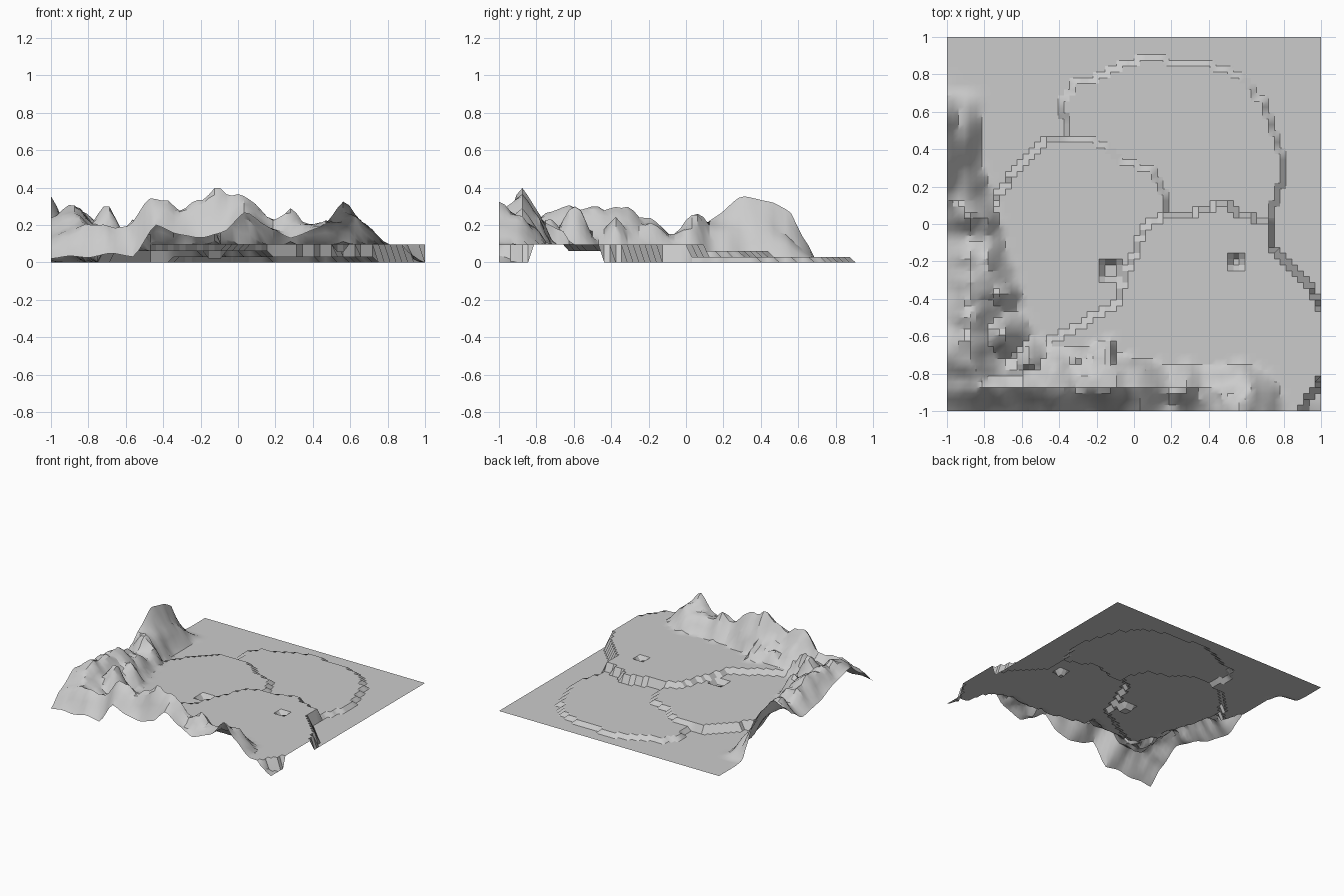
import bpy, bmesh, math
from mathutils import Vector, noise

if "Cube" in bpy.data.objects:
    bpy.data.objects.remove(bpy.data.objects["Cube"])

N = 64  # grid cells per side


def curve(pts, t):
    """Smoothly eased interpolation through (position, value) pairs."""
    if t <= pts[0][0]:
        return pts[0][1]
    for (a, u), (b, v) in zip(pts, pts[1:]):
        if t <= b:
            k = (t - a) / (b - a)
            k = 0.5 * k + 0.5 * k * k * (3 - 2 * k)
            return u + (v - u) * k
    return pts[-1][1]


def inside(poly, x, y):
    hit = False
    for (ax, ay), (bx, by) in zip(poly, poly[1:] + poly[:1]):
        if (ay > y) != (by > y) and x < ax + (y - ay) * (bx - ax) / (by - ay):
            hit = not hit
    return hit


# Terrace outlines, low to high
back_lobe = [(-.36, .45), (-.4, .66), (-.3, .76), (-.1, .83), (.05, .9), (.2, .88), (.5, .83),
             (.65, .72), (.75, .5), (.81, .3), (.74, .1), (.72, -.1), (0, -.1)]
left_lobe = [(-.8, .05), (-.65, .27), (-.52, .4), (-.4, .47), (-.25, .47), (-.12, .4), (-.05, .32),
             (.1, .3), (.15, .18), (.2, 0), (-.1, -.7), (-.9, -.8)]
front_lobe = [(-.5, -.65), (-.3, -.55), (-.1, -.43), (-.03, -.25), (.05, 0), (.2, .05), (.5, .1),
              (.6, .03), (.72, .02), (.74, -.15), (.85, -.25), (.95, -.35), (1.02, -.5),
              (1.02, -.8), (.88, -1.02), (-.5, -1.02)]
terraces = [(back_lobe, .03), (left_lobe, .06), (front_lobe, .095)]
pits = [(.55, -.2, .04), (-.12, -.25, .05)]

# Mountain profiles: height at the cut edge and along the ridge behind it
front_edge = [(-1, .02), (-.9, .035), (-.8, .025), (-.68, .05), (-.56, .03), (-.44, .2), (-.32, .15),
              (-.2, .13), (-.08, .16), (.04, .27), (.16, .19), (.28, .13), (.45, .19), (.57, .33),
              (.66, .22), (.8, .1), (.88, .07), (1, 0)]
front_ridge = [(-1, .13), (-.8, .2), (-.6, .2), (-.45, .36), (-.32, .28), (-.2, .35), (-.1, .41),
               (-.03, .36), (.02, .38), (.1, .28), (.2, .22), (.28, .28), (.38, .2), (.5, .24),
               (.6, .24), (.7, .16), (.8, .09), (.9, 0)]
left_edge = [(-1, .02), (-.85, .14), (-.7, .24), (-.5, .19), (-.3, .11), (-.08, .07), (.05, .15),
             (.15, .24), (.3, .355), (.45, .325), (.55, .28), (.63, .13), (.7, .01), (.8, 0)]
left_ridge = [(-1, .03), (-.85, .2), (-.7, .29), (-.55, .28), (-.35, .3), (-.2, .25), (-.08, .16),
              (.07, .28), (.15, .2), (.3, .2), (.5, .16), (.65, .04), (.72, 0)]
peaks = [(-.7, -.6, .12, .3), (-.72, -.38, .09, .24), (-.55, -.72, .1, .23), (-.3, -.72, .08, .2)]


def height(x, y):
    n = noise.noise(Vector((x * 7, y * 7, 3)))
    fine = noise.noise(Vector((x * 15, y * 15, 8)))
    # Stepped ground
    wx, wy = x + .02 * fine, y + .02 * n
    ground = 0
    for poly, z in terraces:
        if inside(poly, wx, wy):
            ground = z
    for px, py, r in pits:
        if math.hypot(x - px, y - py) < r:
            ground -= .04
    # Front range
    foot = .32 + .08 * n + (.12 if x < -.1 else 0)
    r = curve(front_ridge, x)
    front = curve([(0, curve(front_edge, x)), (.12, r), (.2, .68 * r), (foot, 0)], y + 1)
    # Left range, narrowing towards the back
    foot = curve([(-.1, .45), (.2, .2)], y) + .05 * n
    r = curve(left_ridge, y)
    ridge = curve([(0, .12), (.2, .07)], y)
    left = curve([(0, curve(left_edge, y)), (ridge, r), (foot, 0)], x + 1)
    rock = max(front, left)
    # Inner peaks
    for px, py, w, h in peaks:
        rock = max(rock, h * math.exp(-((x - px) ** 2 + (y - py) ** 2) / (w * w)))
    inner = min(1, max(0, min(x + 1, y + 1) / .06))
    rock += inner * min(1, rock / .15) * (.035 * n + .03 * fine)
    return max(0, ground, min(rock, .41))


# Terrain sheet
bm = bmesh.new()
bmesh.ops.create_grid(bm, x_segments=N, y_segments=N, size=1)
for v in bm.verts:
    v.co.z = height(v.co.x, v.co.y)
mesh = bpy.data.meshes.new("terrain")
bm.to_mesh(mesh)
bm.free()
terrain = bpy.data.objects.new("terrain", mesh)
bpy.context.collection.objects.link(terrain)
bpy.context.view_layer.objects.active = terrain
terrain.select_set(True)
bpy.ops.object.shade_smooth_by_angle(angle=math.radians(30))
